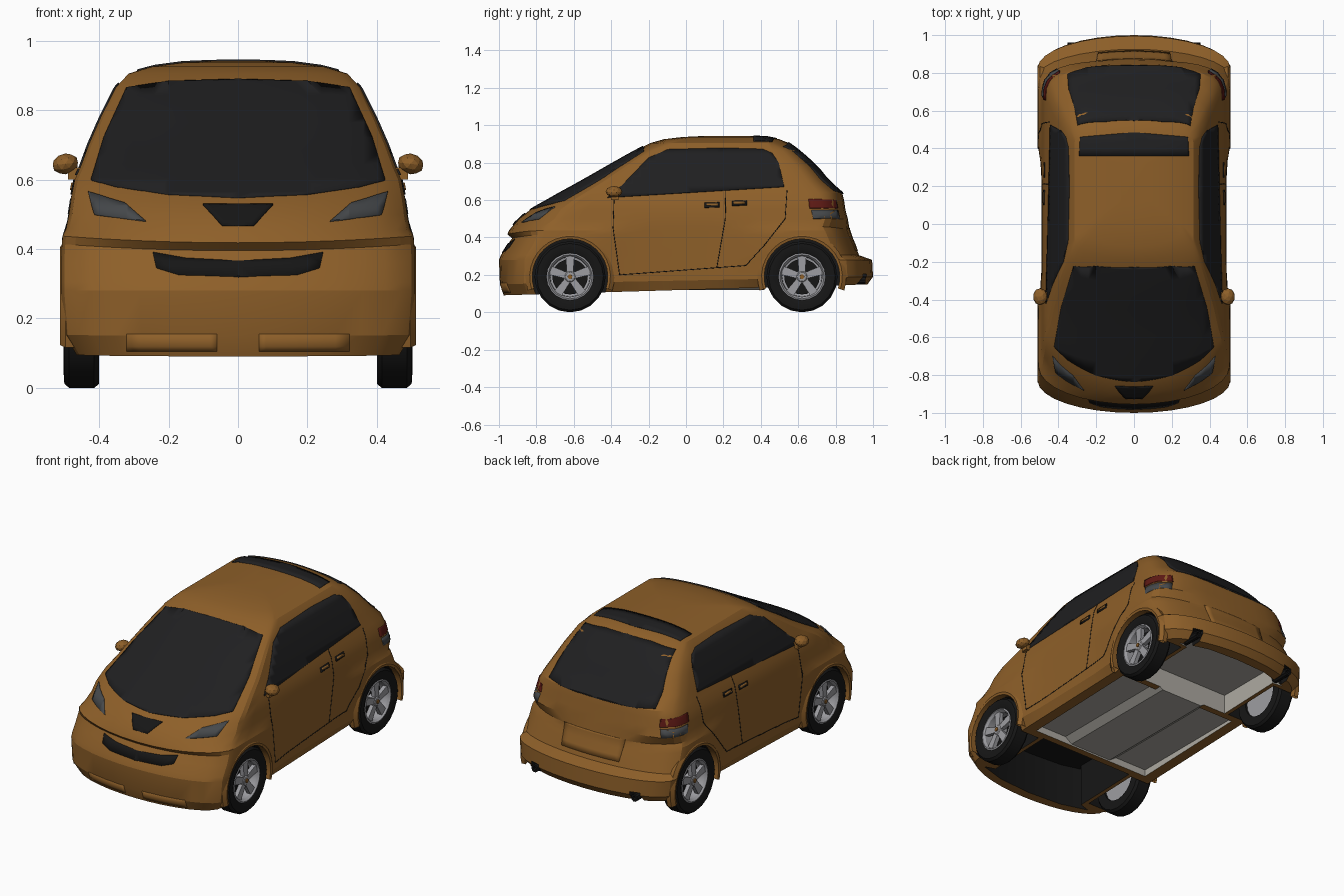
import bpy, bmesh
from math import sin, cos, pi, radians, floor, hypot
from mathutils import Vector
from mathutils.bvhtree import BVHTree

if "Cube" in bpy.data.objects:
    bpy.data.objects.remove(bpy.data.objects["Cube"])


def material(name, *rgb):
    m = bpy.data.materials.new(name)
    m.diffuse_color = (*rgb, 1)
    m.use_nodes = True
    m.node_tree.nodes["Principled BSDF"].inputs["Base Color"].default_value = m.diffuse_color
    return m


PAINT = material("paint", .27, .115, .022)
GLASS = material("glass", .014, .014, .015)
BLACK = material("black", .008, .008, .008)
ALLOY = material("alloy", .34, .34, .36)
RED = material("red_lens", .11, .01, .007)
LAMP = material("lamp_lens", .06, .065, .07)
FLOOR = material("underbody", .42, .4, .36)


def make(name, bm, *mats, smooth=30):
    me = bpy.data.meshes.new(name)
    bm.to_mesh(me)
    bm.free()
    ob = bpy.data.objects.new(name, me)
    bpy.context.collection.objects.link(ob)
    for m in mats:
        me.materials.append(m)
    bpy.ops.object.select_all(action='DESELECT')
    ob.select_set(True)
    bpy.context.view_layer.objects.active = ob
    if smooth:
        bpy.ops.object.shade_smooth_by_angle(angle=radians(smooth))
    return ob


def mirror(ob):
    ob.modifiers.new("mirror", 'MIRROR')


def box(bm, lo, hi):
    r = bmesh.ops.create_cube(bm, size=1)
    for v in r['verts']:
        v.co = [(a + b) / 2 + c * (b - a) for a, b, c in zip(lo, hi, v.co)]
    return r['verts']


def lathe(bm, profile, segs=20, a0=0.0, a1=2 * pi, closed=False):
    """Spin (radius, x) points about the x axis."""
    pts = profile + profile[:1] if closed else profile
    rings = [[bm.verts.new((x, r * cos(a), r * sin(a))) for r, x in pts]
             for a in (a0 + (a1 - a0) * i / segs for i in range(segs + 1))]
    for p, q in zip(rings, rings[1:]):
        for j in range(len(pts) - 1):
            bm.faces.new((p[j], p[j + 1], q[j + 1], q[j]))
    bmesh.ops.remove_doubles(bm, verts=bm.verts[:], dist=1e-5)
    bmesh.ops.recalc_face_normals(bm, faces=bm.faces[:])


# Body shell: stacked plan outlines (z, front y, front corner, rear y, rear corner, half width)
LEVELS = [
    (.12, -.975, .16, .97, .16, .465), (.17, -.995, .16, 1.0, .17, .50),
    (.28, -1.0, .17, .995, .17, .51), (.305, -.99, .17, .925, .15, .51),
    (.36, -.955, .17, .905, .16, .51), (.395, -.93, .17, .89, .17, .507),
    (.418, -.955, .20, .88, .17, .505), (.44, -.945, .23, .875, .18, .495),
    (.50, -.895, .24, .865, .19, .487), (.55, -.83, .20, .852, .20, .48),
    (.60, -.74, .17, .845, .20, .47), (.64, -.67, .165, .835, .20, .452),
    (.70, -.56, .15, .765, .18, .43), (.78, -.42, .12, .70, .17, .395),
    (.865, -.27, .09, .605, .14, .352), (.905, -.19, .09, .55, .12, .315),
    (.925, -.12, .09, .50, .10, .25), (.937, -.02, .08, .44, .08, .16),
    (.942, .08, .05, .36, .05, .07)]


def outline(yf, df, yr, dr, w, p=1.0, n=8, m=14):
    """Half plan: round nose, straight flank, tail corner squared off by p < 1; then mirrored."""
    half = [(w * sin(pi / 2 * i / n), yf + df * (1 - cos(pi / 2 * i / n))) for i in range(n + 1)]
    half += [(w, yf + df + (yr - dr - yf - df) * i / m) for i in range(1, m)]
    half += [(w * max(0, cos(pi / 2 * i / n)) ** p, yr - dr * (1 - sin(pi / 2 * i / n) ** p))
             for i in range(n + 1)]
    # doors sit slightly inside the wheel arches
    half = [(min(x, .488 + .022 * min(1, (abs(y) / .42) ** 6)), y) for x, y in half]
    half[0], half[-1] = (0, yf), (0, yr)
    return half + [(-x, y) for x, y in half[-2:0:-1]]


bm = bmesh.new()
loops = []
for k, (z, *plan) in enumerate(LEVELS):
    tilt = (.03, .02)[k] if k < 2 else 0          # sill rises to the rear
    bow = .075 if k in (5, 6, 7) else 0           # bonnet lip rises to the sides
    loops.append([bm.verts.new((x, y, z + tilt * y + bow * x * x))
                  for x, y in outline(*plan, .62 if .5 <= z < .9 else 1)])
for a, b in zip(loops, loops[1:]):
    for i in range(len(a)):
        j = (i + 1) % len(a)
        bm.faces.new((a[i], a[j], b[j], b[i]))
bm.faces.new(loops[-1])
bm.faces.new(loops[0][::-1])
bmesh.ops.recalc_face_normals(bm, faces=bm.faces[:])
SKIN = BVHTree.FromBMesh(bm)
body = make("body_shell", bm, PAINT, FLOOR, BLACK, smooth=0)


def cut(bm, mat):
    """Cut a tool mesh out of the body."""
    bmesh.ops.recalc_face_normals(bm, faces=bm.faces[:])
    tool = make("cutter", bm, mat, smooth=0)
    tool.hide_render = True
    mod = body.modifiers.new("cut", 'BOOLEAN')
    mod.operation, mod.solver, mod.object = 'DIFFERENCE', 'EXACT', tool
    mod.material_mode = 'TRANSFER'
    bpy.context.view_layer.objects.active = body
    bpy.ops.object.modifier_apply(modifier=mod.name)
    bpy.data.objects.remove(tool)


def sym(pts):
    return pts + [(-a, b) for a, b in reversed(pts) if a > 0]


# Wheel wells
for s in (-1, 1):
    for y in (-.62, .62):
        bm = bmesh.new()
        lathe(bm, [(0, .34 * s), (.205, .34 * s), (.205, .6 * s), (0, .6 * s)], 32)
        bmesh.ops.translate(bm, verts=bm.verts[:], vec=(0, y, .19))
        cut(bm, BLACK)
# Open bays under nose, cabin floor and tail
for plan, top, mat in (
        ([(0, -.92), (.22, -.905), (.38, -.86), (.315, -.84), (.315, -.42)], .35, BLACK),
        ([(0, -.38), (.40, -.38), (.40, .38), (0, .38)], .15, FLOOR),
        ([(0, .91), (.2, .90), (.38, .85), (.315, .84), (.315, .42)], .25, FLOOR)):
    bm = bmesh.new()
    base = bm.faces.new([bm.verts.new((x, y, 0)) for x, y in sym(plan)])
    lid = bmesh.ops.extrude_face_region(bm, geom=[base])
    bmesh.ops.translate(bm, vec=(0, 0, top),
                        verts=[g for g in lid['geom'] if isinstance(g, bmesh.types.BMVert)])
    cut(bm, mat)
# Exhaust notches in the rear bumper
for s in (-1, 1):
    bm = bmesh.new()
    box(bm, (.33 * s - .03, .86, .05), (.33 * s + .03, 1.1, .205))
    cut(bm, BLACK)
bpy.ops.object.select_all(action='DESELECT')
body.select_set(True)
bpy.context.view_layer.objects.active = body
bpy.ops.object.shade_smooth_by_angle(angle=radians(20))


def panel(name, polys, axis, mat, side=1, twin=False, lift=.006, step=.04):
    """Project flat outlines onto the body along an axis as thin raised panels."""
    place = {'x': lambda a, b: (2 * side, a, b), 'y': lambda a, b: (a, 2 * side, b),
             'z': lambda a, b: (a, b, 2)}[axis]
    n = 'xyz'.index(axis)
    ray = Vector((0, 0, 0))
    ray[n] = -side
    bm = bmesh.new()
    for poly in polys:
        bm.faces.new([bm.verts.new(place(*p)) for p in poly])
    for ax in {0, 1, 2} - {n}:
        lo, hi = min(v.co[ax] for v in bm.verts), max(v.co[ax] for v in bm.verts)
        no = Vector((0, 0, 0))
        no[ax] = 1
        for k in range(floor(lo / step) + 1, floor(hi / step) + 1):
            bmesh.ops.bisect_plane(bm, geom=bm.verts[:] + bm.edges[:] + bm.faces[:],
                                   plane_co=no * k * step, plane_no=no)
    for v in bm.verts:
        hit, normal, *_ = SKIN.ray_cast(v.co, ray)
        if hit is None:
            hit, normal, *_ = SKIN.find_nearest(v.co)
        v.co = hit + normal * lift
    bm.normal_update()
    bmesh.ops.reverse_faces(bm, faces=[f for f in bm.faces if f.normal.dot(ray) > 0])
    ob = make(name, bm, mat)
    solid = ob.modifiers.new("thickness", 'SOLIDIFY')
    solid.thickness, solid.offset = lift + .004, -1
    if twin:
        mirror(ob)


def strip(pts, w=.004):
    quads = []
    for (a, b), (c, d) in zip(pts, pts[1:]):
        l = hypot(c - a, d - b)
        u, v = -(d - b) / l * w / 2, (c - a) / l * w / 2
        quads.append([(a + u, b + v), (c + u, d + v), (c - u, d - v), (a - u, b - v)])
    return quads


# Glass
panel("windshield", [sym([(0, .547), (.2, .556), (.35, .578), (.422, .597), (.385, .72),
                          (.32, .862), (.2, .88), (0, .886)])], 'y', GLASS, -1, lift=.005)
panel("rear_window", [sym([(0, .632), (.2, .636), (.352, .648), (.345, .72), (.298, .885),
                           (.15, .902), (0, .906)])], 'y', GLASS, lift=.005)
panel("roof_window", [[(-.29, .36), (.29, .36), (.285, .46), (0, .485), (-.285, .46)]],
      'z', GLASS, lift=.004)
panel("side_window", [[(-.42, .612), (-.34, .68), (-.2, .825), (-.1, .868), (.2, .876), (.41, .87),
                       (.46, .85), (.495, .80), (.525, .67)]], 'x', GLASS, 1, True, .005)

# Front details
panel("headlight", [[(.43, .562), (.412, .497), (.265, .478), (.325, .53)]], 'y', LAMP, -1, True)
panel("upper_grille", [sym([(0, .526), (.1, .526), (.045, .466), (0, .466)])], 'y', BLACK, -1)
panel("lower_grille", [sym([(0, .365), (.15, .373), (.245, .39), (.235, .345), (.17, .325),
                            (0, .32)])], 'y', BLACK, -1, lift=.003)
panel("bumper_slot", [[(.06, .105), (.32, .105), (.32, .155), (.06, .155)]], 'y', PAINT, -1, True, .002)

# Rear details
panel("tail_light", [[(.66, .556), (.81, .556), (.80, .60), (.655, .605)]], 'x', RED, 1, True, .004)
panel("reverse_light", [[(.68, .50), (.82, .50), (.81, .545), (.67, .545)]], 'x', LAMP, 1, True, .004)
panel("plate_panel", [[(-.19, .33), (.19, .33), (.2, .45), (-.2, .45)]], 'y', PAINT, lift=.003)
bm = bmesh.new()
lathe(bm, [(.012, 0), (.022, 0), (.022, .12), (.012, .12)], 10, closed=True)
for v in bm.verts:
    v.co = (.33 + v.co.y, .84 + v.co.x, .172 + v.co.z)
bmesh.ops.recalc_face_normals(bm, faces=bm.faces[:])
mirror(make("exhaust_pipe", bm, BLACK))

# Door gaps and handles
panel("door_gaps", strip([(-.385, .60), (-.39, .45), (-.355, .2), (.32, .25), (.42, .36),
                          (.53, .50), (.54, .65)]) + strip([(.215, .80), (.21, .5), (.165, .24)]),
      'x', BLACK, 1, True, .001)
for name, y, z in (("front_handle", .14, .573), ("rear_handle", .285, .583)):
    panel(name, [[(y - .04, z - .015), (y + .04, z - .012), (y + .04, z + .015), (y - .04, z + .012)]],
          'x', BLACK, 1, True, .004)
    panel(name + "_grip", [[(y - .03, z - .004), (y + .03, z - .004), (y + .03, z + .007),
                            (y - .03, z + .007)]], 'x', PAINT, 1, True, .008)

# Door mirrors: a flattened pod on a short stalk
bm = bmesh.new()
bmesh.ops.create_icosphere(bm, subdivisions=2, radius=1)
for v in bm.verts:
    v.co = (.497 + v.co.x * .038, -.385 + v.co.y * .045, .645 + v.co.z * .03 - v.co.x * .004)
box(bm, (.44, -.40, .60), (.49, -.36, .635))
mirror(make("door_mirror", bm, PAINT, smooth=0))

# Wheel arch lips
for name, y in (("front_arch_lip", -.62), ("rear_arch_lip", .62)):
    bm = bmesh.new()
    lathe(bm, [(.202, .47), (.202, .509), (.216, .512), (.238, .497), (.238, .47)],
          20, radians(-18), radians(198), True)
    bmesh.ops.translate(bm, verts=bm.verts[:], vec=(0, y, .19))
    mirror(make(name, bm, PAINT))

# Tunnel along the recessed floor
bm = bmesh.new()
for v in box(bm, (-.2, -.38, .118), (.2, .42, .16)):
    if v.co.z < .13:
        v.co.x *= .7
make("floor_tunnel", bm, FLOOR, smooth=0)

# Wheels
for sx, sname in ((1, "right"), (-1, "left")):
    for y, yname in ((-.62, "front"), (.62, "rear")):
        def wheel_part(part, bm, mat):
            ob = make(f"{yname}_{sname}_{part}", bm, mat)
            ob.location = (.45 * sx, y, .19)
            ob.rotation_euler.z = 0 if sx > 0 else pi

        bm = bmesh.new()
        lathe(bm, [(.122, .04), (.148, .052), (.178, .05), (.19, .036), (.19, -.036),
                   (.178, -.05), (.122, -.048)], 20, closed=True)
        wheel_part("tyre", bm, BLACK)
        bm = bmesh.new()
        lathe(bm, [(.126, .043), (.118, .046), (.108, .032), (.106, -.02), (.06, -.03),
                   (0, -.03), (0, -.035), (.126, -.035)], 20, closed=True)
        wheel_part("rim", bm, ALLOY)
        bm = bmesh.new()
        lathe(bm, [(0, -.02), (.095, -.02), (.095, -.005), (0, -.005)], 20)
        wheel_part("brake_disc", bm, BLACK)
        bm = bmesh.new()
        lathe(bm, [(0, -.01), (.036, -.01), (.036, .03), (.024, .04), (0, .042)], 15)
        for k in range(5):
            vs = box(bm, (.012, -.021, .02), (.036, .021, .115))
            for v in vs:
                v.co.y *= 1.15 if v.co.z > .06 else .8
                a = 2 * pi * k / 5
                v.co.y, v.co.z = (v.co.y * cos(a) - v.co.z * sin(a), v.co.y * sin(a) + v.co.z * cos(a))
        wheel_part("spokes", bm, ALLOY)
        bm = bmesh.new()
        lathe(bm, [(0, .03), (.014, .03), (.012, .046), (0, .046)], 10)
        wheel_part("hub_cap", bm, PAINT)
